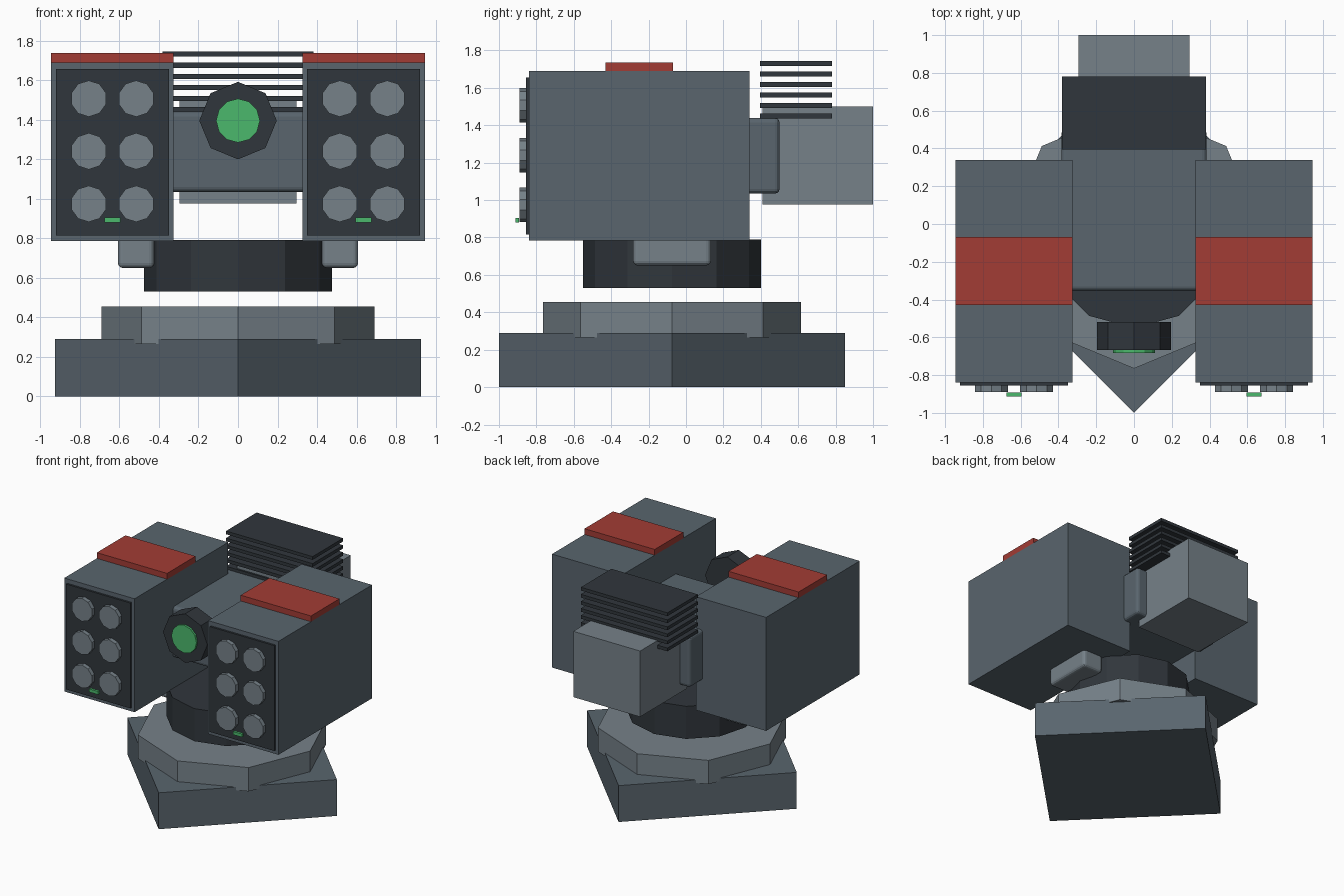
import bpy
from math import pi

if "Cube" in bpy.data.objects:
    bpy.data.objects.remove(bpy.data.objects["Cube"])


def material(name, rgb):
    m = bpy.data.materials.new(name)
    m.diffuse_color = (*rgb, 1)
    m.use_nodes = True
    m.node_tree.nodes["Principled BSDF"].inputs["Base Color"].default_value = m.diffuse_color
    return m


STEEL = material("steel", (0.10, 0.13, 0.155))
LIGHT = material("light_steel", (0.18, 0.22, 0.25))
DARK = material("dark_steel", (0.03, 0.037, 0.045))
RED = material("red", (0.36, 0.045, 0.035))
GREEN = material("green", (0.07, 0.48, 0.15))
CY = -0.075  # turret axis


def box(name, x, y, z, mat, bevel=0):
    """Box from (min, max) ranges, optionally with rounded edges."""
    bpy.ops.mesh.primitive_cube_add(size=1, location=[sum(r) / 2 for r in (x, y, z)])
    ob = bpy.context.object
    ob.name = name
    ob.scale = [r[1] - r[0] for r in (x, y, z)]
    bpy.ops.object.transform_apply(location=False, rotation=False, scale=True)
    ob.data.materials.append(mat)
    if bevel:
        mod = ob.modifiers.new("bevel", "BEVEL")
        mod.width, mod.segments = bevel, 3
    return ob


def prism(name, sides, radius, center, depth, mat, forward=False):
    """Flat-sided cylinder, upright or pointing along y."""
    bpy.ops.mesh.primitive_cylinder_add(vertices=sides, radius=radius, depth=depth,
                                        location=center,
                                        rotation=(pi / 2 if forward else 0, 0, 0))
    ob = bpy.context.object
    ob.name = name
    ob.data.materials.append(mat)
    return ob


# Stacked base
prism("base_plinth", 4, 0.925, (0, CY, 0.145), 0.29, STEEL)
prism("base_collar", 8, 0.69, (0, CY, 0.36), 0.19, LIGHT)
prism("turntable", 12, 0.475, (0, CY, 0.66), 0.26, DARK)

# Central body, rear power box and cooling fins
box("central_body", (-0.385, 0.385), (-0.355, 0.5), (1.035, 1.44), STEEL, 0.025)
box("rear_box", (-0.295, 0.295), (0.41, 1.0), (0.975, 1.5), LIGHT)
for i in range(6):
    z = 1.45 + i * 0.0562
    box("cooling_fin", (-0.382, 0.382), (0.395, 0.78), (z - 0.013, z + 0.013), DARK)

# Sensor eye
prism("sensor_housing", 8, 0.196, (0, -0.593, 1.395), 0.146, DARK, True)
prism("sensor_lens", 12, 0.111, (0, -0.667, 1.395), 0.03, GREEN, True)

# Launcher pods on both sides
for s in (-1, 1):
    def across(a, b):
        return sorted((s * a, s * b))

    box("support_arm", across(0.424, 0.608), (-0.283, 0.133), (0.65, 1.2), LIGHT, 0.025)
    box("pod", across(0.325, 0.945), (-0.84, 0.34), (0.785, 1.69), STEEL)
    box("pod_face", across(0.35, 0.92), (-0.856, -0.83), (0.815, 1.655), DARK)
    box("pod_stripe", across(0.325, 0.945), (-0.43, -0.07), (1.688, 1.736), RED)
    box("status_light", across(0.595, 0.675), (-0.912, -0.892), (0.88, 0.905), GREEN)
    for x in (0.515, 0.755):
        for z in (0.974, 1.24, 1.506):
            prism("launch_tube", 10, 0.092, (s * x, -0.863, z), 0.054, LIGHT, True)
